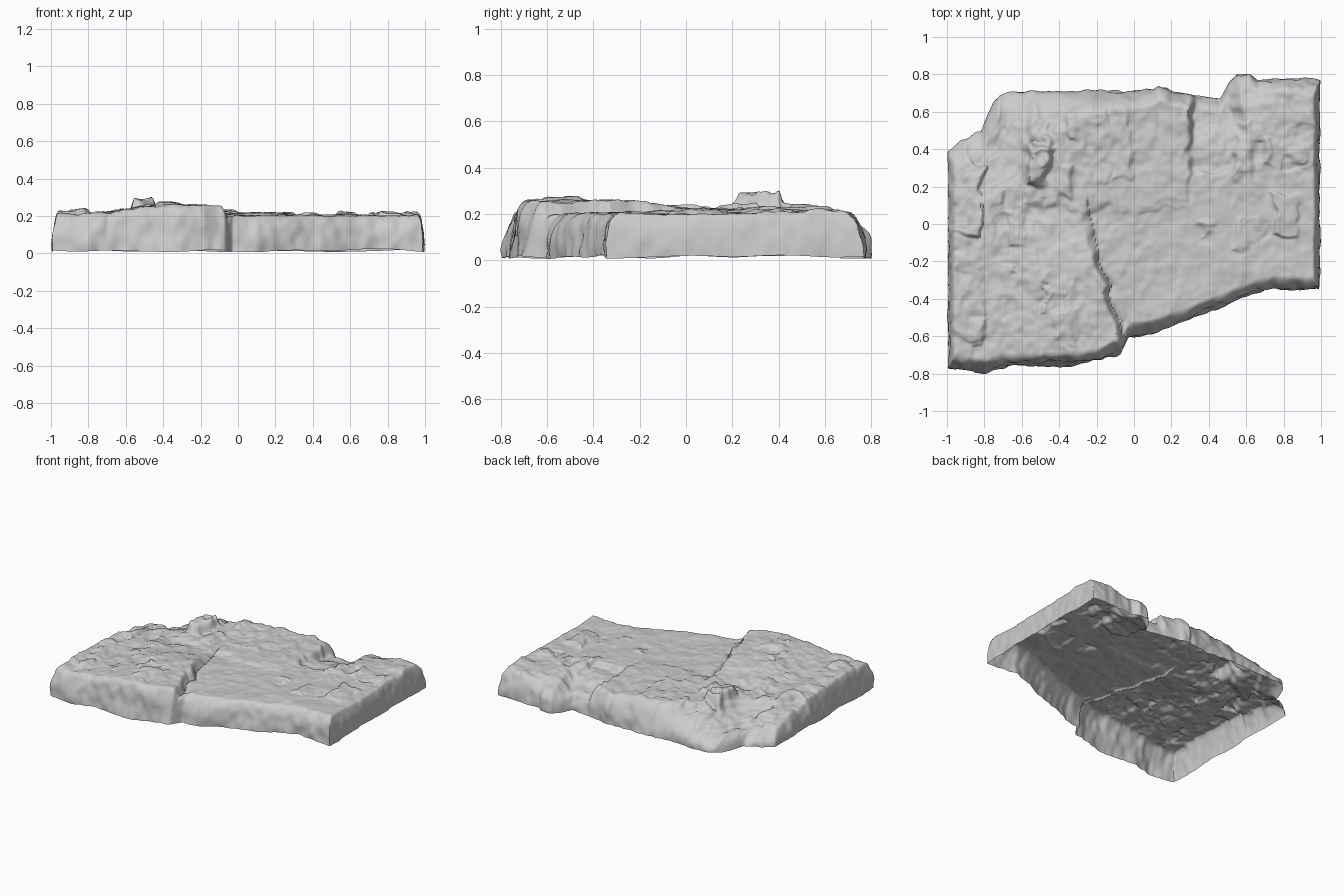
import bpy, bmesh, math, random
from mathutils import Vector, noise

if "Cube" in bpy.data.objects:
    bpy.data.objects.remove(bpy.data.objects["Cube"])

random.seed(7)
NX, NY, RIM = 240, 200, 10      # top cells and rows in each rounded wall

# footprint edges: (x, y) along the front and the back
FRONT = [(-1, -.77), (-.93, -.775), (-.8, -.795), (-.7, -.765), (-.3, -.755), (-.18, -.73),
         (-.07, -.68), (-.03, -.605), (.1, -.585), (.25, -.53), (.5, -.43), (.62, -.385),
         (.75, -.35), (1, -.355)]
BACK = [(-1, .38), (-.97, .42), (-.93, .45), (-.82, .49), (-.78, .59), (-.72, .69), (-.6, .71),
        (.1, .71), (.13, .735), (.17, .73), (.2, .71), (.46, .67), (.5, .74), (.55, .80),
        (.62, .805), (.66, .77), (.8, .785), (1, .76)]

# broken layers on top: x0, x1, y0, y1, height change
PLATES = [(-.6, .29, .08, .9, .012), (-.1, .29, .11, .9, .006), (-.55, -.1, .1, .62, .008),
          (-.98, -.82, -.05, .33, .03),
          (-.57, -.45, .19, .41, .07), (-.4, -.33, .14, .34, .02),
          (-1.1, -.8, -.62, -.2, .018), (-.12, -.02, .25, .6, .012),
          (.74, .88, -.06, .14, .026), (.88, 1.1, .3, .9, .012),
          (.52, .6, .25, .55, .014)]
for _ in range(60):             # small chips, mostly on the left half
    cx, cy = random.uniform(-.95, -.05), random.uniform(-.6, .66)
    if random.random() < .25:
        cx, cy = random.uniform(.3, .9), random.uniform(-.1, .65)
    w, h = random.uniform(.015, .06), random.uniform(.03, .1)
    PLATES.append((cx - w, cx + w, cy - h, cy + h, random.uniform(-.016, .02)))

# long crack, as (y, x)
CRACK = [(-.75, -.05), (-.54, -.09), (-.37, -.16), (-.33, -.14), (-.22, -.19),
         (-.05, -.24), (.12, -.28)]


def curve(points, x):
    for (xa, ya), (xb, yb) in zip(points, points[1:]):
        if x <= xb:
            return ya + (yb - ya) * max(0, (x - xa) / (xb - xa))
    return points[-1][1]


def smooth(t):
    t = min(1, max(0, t))
    return t * t * (3 - 2 * t)


def n(x, y, z, s):
    return noise.noise(Vector((x * s, y * s, z * s + 3.7)))


def top_height(x, y):
    wx = x + .045 * n(x, y, 1, 6) + .025 * n(x, y, 2, 17)
    wy = y + .06 * n(x, y, 5, 6) + .03 * n(x, y, 6, 15)
    z = .203 + .008 * (1 - smooth((x + .5) / .6))
    for k, (x0, x1, y0, y1, dh) in enumerate(PLATES):
        d = min(wx - x0, x1 - wx, wy - y0, y1 - wy)
        if d > -.02:
            # each layer is tilted: sharp on one side, fading on the other
            t = min(1, max(0, (wx - x0) / (x1 - x0)))
            tilt = .45 + .55 * (t if k % 2 else 1 - t)
            z += dh * tilt * smooth(d / .03 + .5)
    # raised block left of the crack, highest along the front
    gap = curve(CRACK, y) - x + .02 * n(x, y, 1, 9)
    fade = smooth((.16 - y) / .5)
    z += .05 * fade * smooth((x + .85) / .5) * smooth(gap / .04 + .5)
    z -= .014 * smooth((.2 - y) / .1) * (1 - smooth(abs(gap + .02) / .016))
    # back left corner breaks away downwards in ragged steps
    s = wy - wx - .8
    z -= .11 * (.5 * smooth(s / .55) + .25 * smooth((s - .12) / .06)
                + .25 * smooth((s - .34) / .06))
    # broken notch right of the smooth back panel
    notch = smooth((wx - .28) / .04) * smooth((.6 - wx) / .12)
    z -= .075 * notch * (.4 * smooth((wy - .27) / .05) + .6 * smooth((wy - .4) / .2))
    z -= .04 * smooth((x - .4) / .2) * smooth((y - .5) / .25) * smooth((.85 - x) / .25)
    # rough grain, calmer on the right front
    rough = .55 + .45 * max(1 - smooth((x + .3) / .4), smooth((y - .05) / .4))
    ridge = abs(n(x * 1.6, y * .8, 4, 9))
    return z + .008 * n(x, y, 0, 4) + rough * (.010 * n(x, y, 1, 10) + .006 * n(x, y, 3, 24)
                                               + .012 * (.25 - ridge))


def stations(count):
    """Each station: position 0-1 on the top, side (-1/0/1), wall parameter 0-1."""
    low = [(0, -1, k / RIM) for k in range(RIM)]
    mid = [(k / count, 0, 1) for k in range(count + 1)]
    return low + mid + [(1, 1, k / RIM) for k in reversed(range(RIM))]


def outward(t):
    return math.cos(t * math.pi / 2)


# slab shell: plated top with rounded broken walls, open underneath
bm = bmesh.new()
rows = []
for u, sx, tx in stations(NX):
    x = -.955 + 1.91 * u + sx * .038 * outward(tx)
    front, back = curve(FRONT, x), curve(BACK, x)
    slope = .085 + .05 * smooth((.1 - x) / .4)
    col = []
    for v, sy, ty in stations(NY):
        y0, y1 = front + .075, back - slope
        y = y0 + (y1 - y0) * v
        y += (.075 if sy < 0 else slope) * sy * outward(ty)
        f = min(math.sin(tx * math.pi / 2), math.sin(ty * math.pi / 2))
        base = .015 + .014 * n(x, y, 8, 4)
        z = base + (top_height(x, y) - base) * f
        # chipped, slightly wavy wall faces
        px, py = x, y
        if sx or sy:
            wob = .02 * n(x, y, z, 7) + .012 * n(x, y, z, 18)
            py += sy * wob * (1 - ty ** 3)
            px += sx * wob * .5 * (1 - tx ** 3)
        col.append(bm.verts.new((px, py, max(0, z))))
    rows.append(col)
for a, b in zip(rows, rows[1:]):
    for j in range(len(a) - 1):
        bm.faces.new((a[j], b[j], b[j + 1], a[j + 1]))

mesh = bpy.data.meshes.new("rock_slab")
bm.to_mesh(mesh)
bm.free()
slab = bpy.data.objects.new("rock_slab", mesh)
bpy.context.collection.objects.link(slab)
bpy.context.view_layer.objects.active = slab
slab.select_set(True)
bpy.ops.object.shade_smooth_by_angle(angle=math.radians(60))
